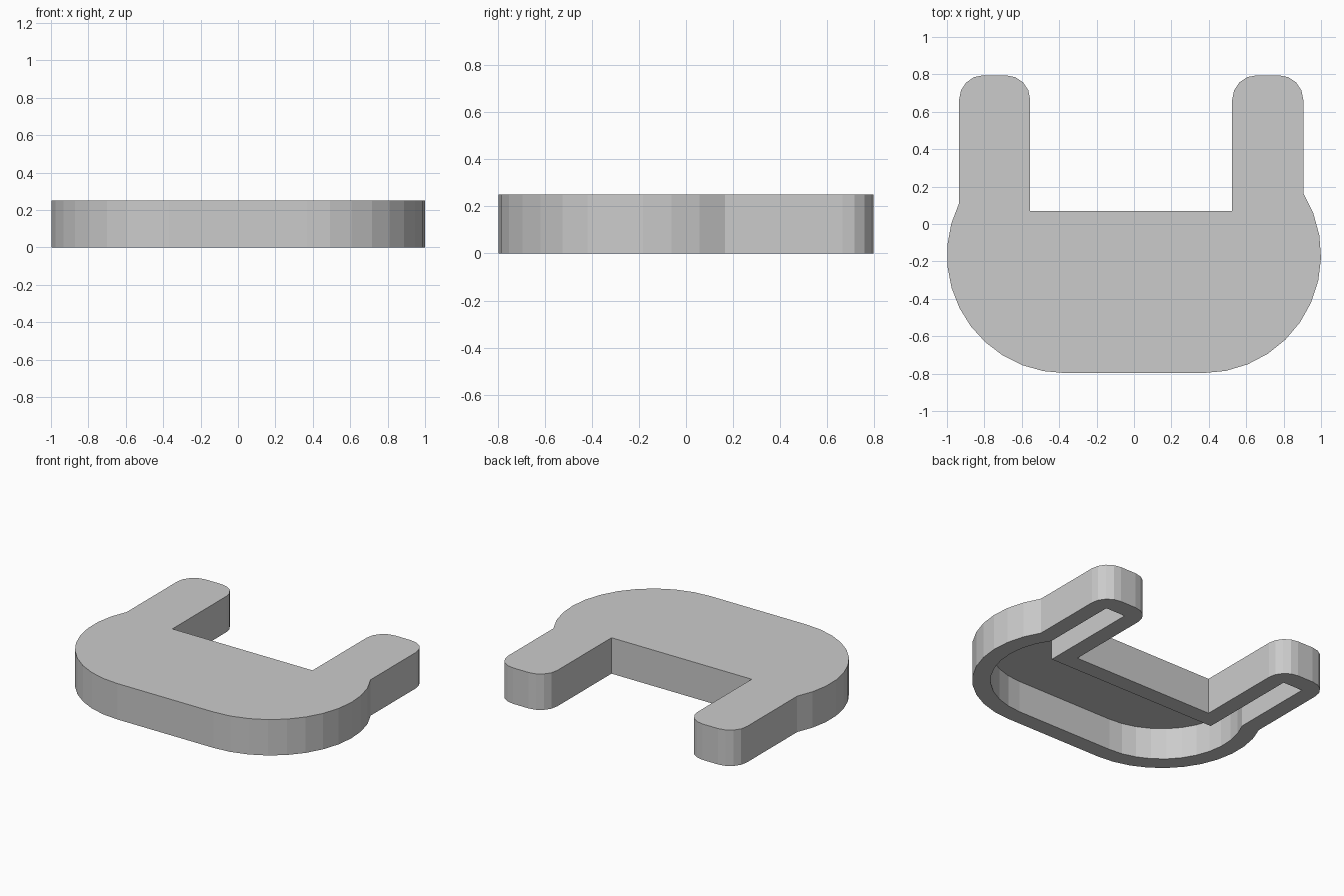
import bpy, bmesh
from math import sin, cos, radians, degrees, acos

if "Cube" in bpy.data.objects:
    bpy.data.objects.remove(bpy.data.objects["Cube"])

BODY_C, BODY_Y, BODY_R = 0.37, -0.167, 0.63   # rounded body ends
NOTCH_Y, TIP_Y = 0.07, 0.795
ARM_L, ARM_R = (-0.935, -0.555), (0.525, 0.905)
HEIGHT, DEPTH = 0.25, 0.22


def arc(cx, cy, r, a0, a1, n):
    return [(cx + r * cos(radians(a0 + (a1 - a0) * i / n)),
             cy + r * sin(radians(a0 + (a1 - a0) * i / n))) for i in range(n + 1)]


def outline(wall, tip_y, tip_r):
    """Closed outline of the plate, inset by the wall thickness."""
    r = BODY_R - wall
    lo, li = ARM_L[0] + wall, ARM_L[1] - wall
    ri, ro = ARM_R[0] + wall, ARM_R[1] - wall
    right_end = degrees(acos((ro - BODY_C) / r))
    left_end = degrees(acos((-BODY_C - lo) / r))

    def tip(x0, x1):
        if tip_r == 0:
            return [(x1, tip_y), (x0, tip_y)]
        return (arc(x1 - tip_r, tip_y - tip_r, tip_r, 0, 90, 4)
                + arc(x0 + tip_r, tip_y - tip_r, tip_r, 90, 180, 4))

    pts = arc(BODY_C, BODY_Y, r, -90, right_end, 11)
    pts += tip(ri, ro)
    pts += [(ri, NOTCH_Y - wall), (li, NOTCH_Y - wall)]
    pts += tip(lo, li)
    pts += arc(-BODY_C, BODY_Y, r, 180 - left_end, 270, 11)
    return pts


def prism(name, pts, z0, z1):
    bm = bmesh.new()
    face = bm.faces.new([bm.verts.new((x, y, z0)) for x, y in pts])
    ext = bmesh.ops.extrude_face_region(bm, geom=[face])
    top = [v for v in ext["geom"] if isinstance(v, bmesh.types.BMVert)]
    bmesh.ops.translate(bm, verts=top, vec=(0, 0, z1 - z0))
    bmesh.ops.recalc_face_normals(bm, faces=bm.faces)
    mesh = bpy.data.meshes.new(name)
    bm.to_mesh(mesh)
    bm.free()
    obj = bpy.data.objects.new(name, mesh)
    bpy.context.collection.objects.link(obj)
    return obj


# Closed plate and the cavity that hollows it from below
plate = prism("forked_shell", outline(0, TIP_Y, 0.13), 0, HEIGHT)
cavity = prism("cavity_cutter", outline(0.115, 0.67, 0), -0.1, DEPTH)
cavity.hide_render = True

cut = plate.modifiers.new("hollow", 'BOOLEAN')
cut.operation = 'DIFFERENCE'
cut.solver = 'EXACT'
cut.object = cavity
bpy.context.view_layer.objects.active = plate
bpy.ops.object.modifier_apply(modifier=cut.name)
bpy.data.objects.remove(cavity)
